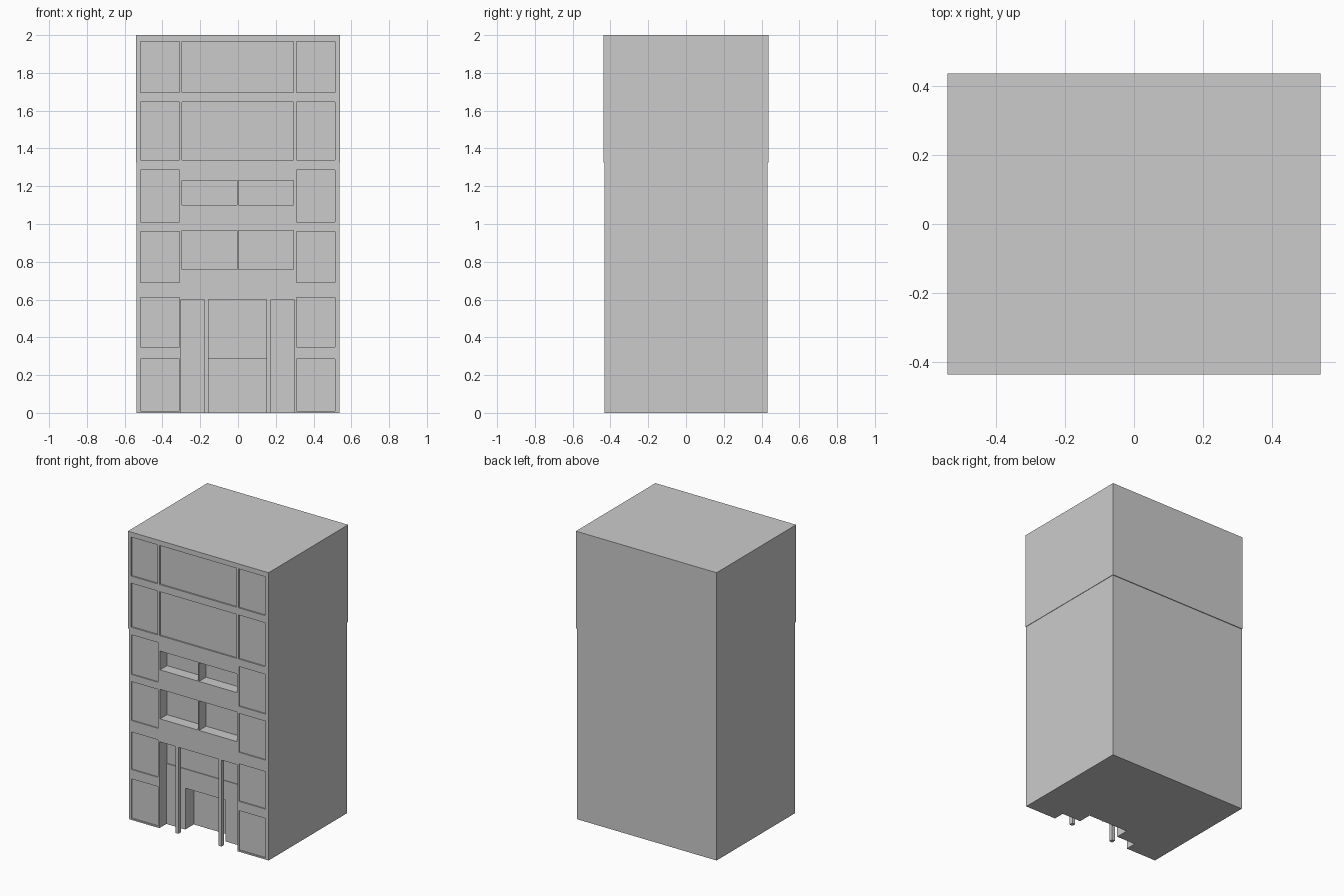
import bpy, bmesh

if "Cube" in bpy.data.objects:
    bpy.data.objects.remove(bpy.data.objects["Cube"])

LOW_Y, UP_Y = -0.431, -0.436      # front planes of lower and upper storeys


def add_box(bm, x0, x1, y0, y1, z0, z1):
    vs = bmesh.ops.create_cube(bm, size=1.0)["verts"]
    for v in vs:
        v.co = ((x0 + x1) / 2 + v.co.x * (x1 - x0),
                (y0 + y1) / 2 + v.co.y * (y1 - y0),
                (z0 + z1) / 2 + v.co.z * (z1 - z0))


def boxes_object(name, boxes):
    bm = bmesh.new()
    for b in boxes:
        add_box(bm, *b)
    mesh = bpy.data.meshes.new(name)
    bm.to_mesh(mesh)
    bm.free()
    ob = bpy.data.objects.new(name, mesh)
    bpy.context.collection.objects.link(ob)
    return ob


def cut(target, boxes):
    cutter = boxes_object("cutter", boxes)
    cutter.hide_render = True
    mod = target.modifiers.new("cut", "BOOLEAN")
    mod.operation, mod.solver, mod.object = "DIFFERENCE", "EXACT", cutter
    bpy.context.view_layer.objects.active = target
    bpy.ops.object.modifier_apply(modifier=mod.name)
    bpy.data.objects.remove(cutter)


def recess(x0, x1, z0, z1, front, depth):
    return (x0, x1, front - 0.05, front + depth, z0, z1)


# Tower shell: lower storeys with slightly wider upper storeys
bm = bmesh.new()
rings = []
for hx, hy, z in [(0.537, 0.431, 0), (0.537, 0.431, 1.325),
                  (0.54, 0.436, 1.325), (0.54, 0.436, 2.0)]:
    rings.append([bm.verts.new((sx * hx, sy * hy, z))
                  for sx, sy in ((-1, -1), (1, -1), (1, 1), (-1, 1))])
for a, b in zip(rings, rings[1:]):
    for i in range(4):
        j = (i + 1) % 4
        bm.faces.new((a[i], a[j], b[j], b[i]))
bm.faces.new(rings[0][::-1])
bm.faces.new(rings[-1])
mesh = bpy.data.meshes.new("building")
bm.to_mesh(mesh)
bm.free()
building = bpy.data.objects.new("building", mesh)
bpy.context.collection.objects.link(building)

# Shallow wall panels
panels = []
sides = [(-0.516, -0.311), (0.309, 0.514)]
for z0, z1 in [(1.695, 1.965), (1.34, 1.645)]:
    for x0, x1 in sides + [(-0.296, 0.294)]:
        panels.append(recess(x0, x1, z0, z1, UP_Y, 0.01))
for z0, z1 in [(1.01, 1.285), (0.69, 0.96), (0.35, 0.61), (0.01, 0.285)]:
    for x0, x1 in sides:
        panels.append(recess(x0, x1, z0, z1, LOW_Y, 0.008))
cut(building, panels)

# Deep windows, two pairs split by a thin mullion
cut(building, [recess(x0, x1, z0, z1, LOW_Y, 0.077)
               for z0, z1 in [(1.10, 1.23), (0.755, 0.965)]
               for x0, x1 in [(-0.297, -0.006), (0.003, 0.294)]])

# Entrance porch, its upper wall step, then the doorway
cut(building, [recess(-0.302, 0.297, -0.05, 0.6, LOW_Y, 0.077)])
cut(building, [recess(-0.302, 0.297, 0.42, 0.6, LOW_Y, 0.082)])
cut(building, [recess(-0.157, 0.152, -0.05, 0.287, LOW_Y, 0.17)])

# Porch columns
boxes_object("porch_columns", [(x, x + 0.024, LOW_Y, LOW_Y + 0.026, 0, 0.6)
                               for x in (-0.18, 0.151)])

# Window sills on the larger pair
boxes_object("window_sills", [(x, x + 0.291, LOW_Y, LOW_Y + 0.077, 0.755, 0.76)
                              for x in (-0.297, 0.003)])

# Door stiles
boxes_object("door_stiles", [(x - 0.003, x + 0.003, LOW_Y + 0.165, LOW_Y + 0.171, 0, 0.287)
                             for x in (-0.045, 0.04)])
